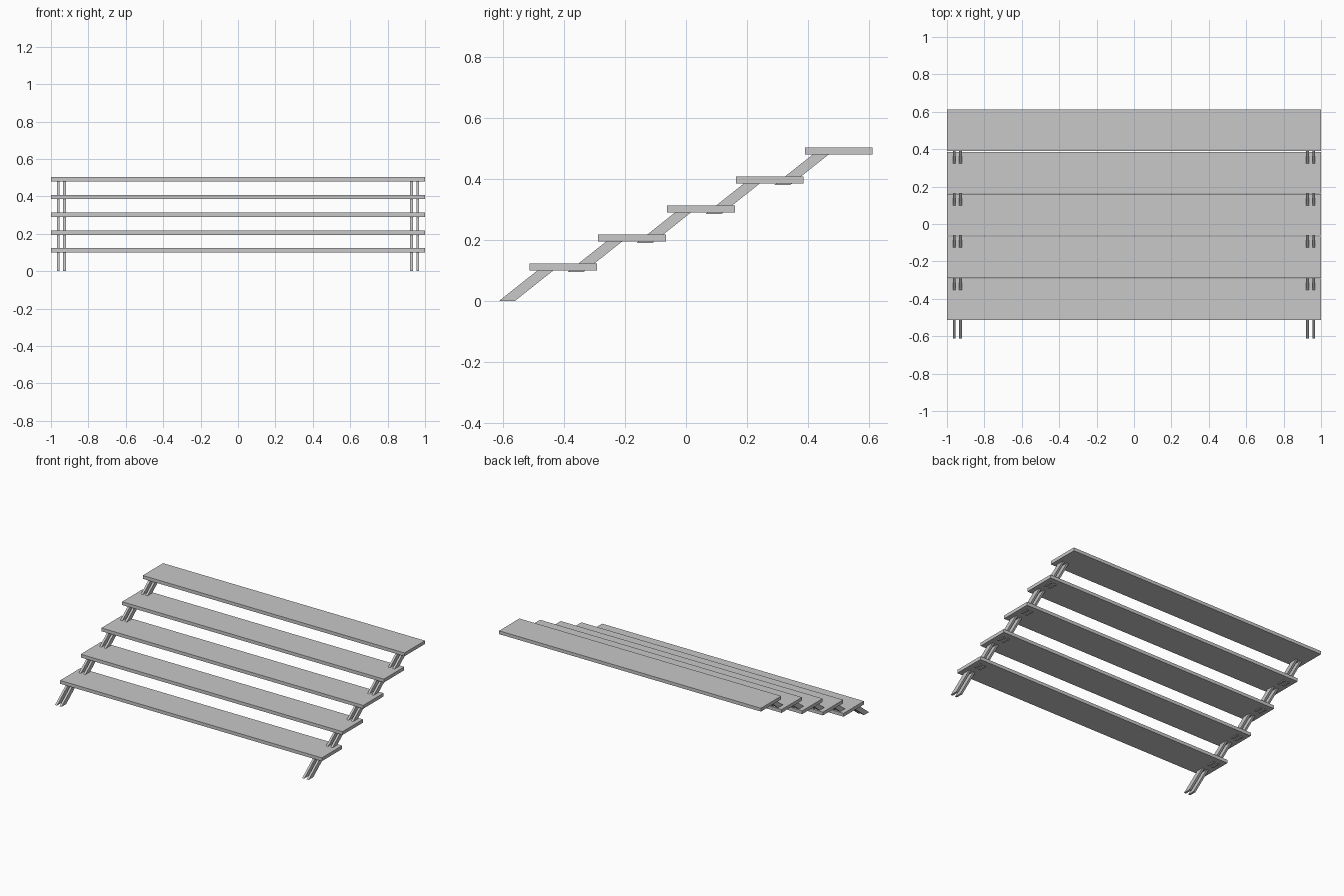
import bpy
import bmesh

cube = bpy.data.objects.get("Cube")
if cube:
    bpy.data.objects.remove(cube, do_unlink=True)

grey = bpy.data.materials.new("light_grey")
grey.use_nodes = True
colour = (0.58, 0.58, 0.58, 1)
grey.diffuse_color = colour
grey.node_tree.nodes["Principled BSDF"].inputs["Base Color"].default_value = colour


def extrude_profile(name, profile, x0, x1):
    """Extrude a closed (y, z) profile along x."""
    bm = bmesh.new()
    face = bm.faces.new([bm.verts.new((x0, y, z)) for y, z in profile])
    result = bmesh.ops.extrude_face_region(bm, geom=[face])
    verts = [v for v in result["geom"] if isinstance(v, bmesh.types.BMVert)]
    bmesh.ops.translate(bm, verts=verts, vec=(x1 - x0, 0, 0))
    bmesh.ops.recalc_face_normals(bm, faces=bm.faces)
    mesh = bpy.data.meshes.new(name)
    bm.to_mesh(mesh)
    bm.free()
    mesh.materials.append(grey)
    obj = bpy.data.objects.new(name, mesh)
    bpy.context.collection.objects.link(obj)
    return obj


STEPS = 5
RUN, RISE = 0.2255, 0.095
DEPTH, THICK = 0.222, 0.023
STRUT_RUN, STRUT_RISE, STRUT_DEPTH = 0.126, 0.1, 0.052
BAR = 0.015

for i in range(STEPS):
    # Flat tread
    y, z = -0.513 + i * RUN, 0.1 + i * RISE
    extrude_profile(f"tread_{i + 1}",
                    [(y, z), (y + DEPTH, z), (y + DEPTH, z + THICK), (y, z + THICK)],
                    -1, 1)
    # Paired sloping bars under each end of the tread
    y, z = -0.613 + i * RUN, i * RISE
    slope = [(y, z), (y + STRUT_DEPTH, z),
             (y + STRUT_DEPTH + STRUT_RUN, z + STRUT_RISE),
             (y + STRUT_RUN, z + STRUT_RISE)]
    for side, label in ((1, "left"), (-1, "right")):
        for centre, place in ((0.961, "outer"), (0.927, "inner")):
            x = side * centre
            extrude_profile(f"{label}_{place}_strut_{i + 1}", slope,
                            x - BAR / 2, x + BAR / 2)
